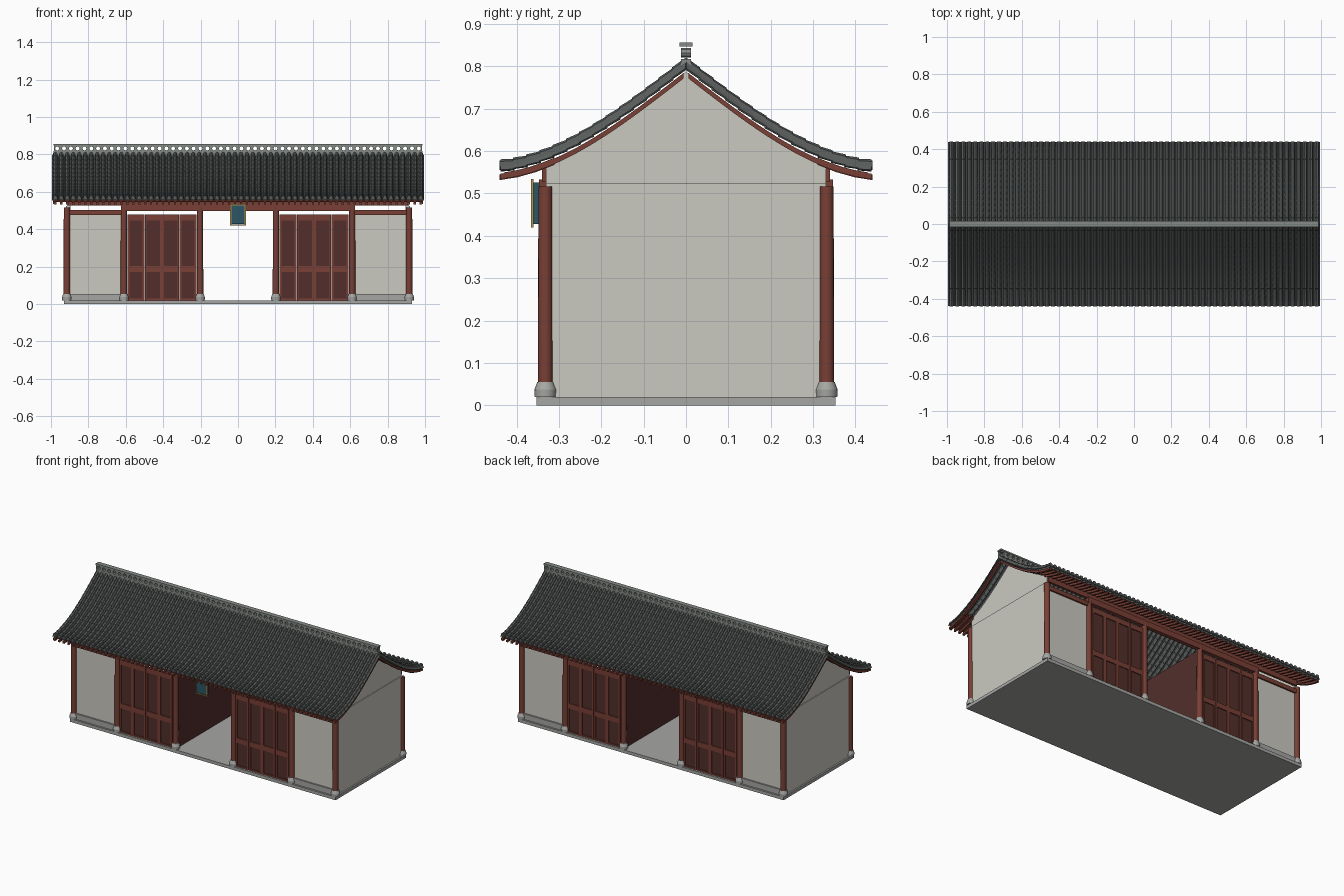
import bpy, bmesh, math
from mathutils import Matrix

if "Cube" in bpy.data.objects:
    bpy.data.objects.remove(bpy.data.objects["Cube"])


def material(name, rgb):
    m = bpy.data.materials.new(name)
    m.diffuse_color = (*rgb, 1)
    m.use_nodes = True
    m.node_tree.nodes["Principled BSDF"].inputs["Base Color"].default_value = m.diffuse_color
    return m


WOOD = material("red_wood", (0.19, 0.05, 0.036))
PANEL = material("dark_red_panel", (0.085, 0.028, 0.024))
PLASTER = material("plaster", (0.60, 0.59, 0.53))
STONE = material("stone", (0.38, 0.39, 0.37))
TILE = material("roof_tile", (0.10, 0.11, 0.105))
RIDGE = material("ridge_tile", (0.24, 0.26, 0.24))
TEAL = material("teal", (0.025, 0.09, 0.13))
GOLD = material("gold", (0.45, 0.30, 0.08))


def finish(bm, name, mat, smooth=False):
    bmesh.ops.recalc_face_normals(bm, faces=bm.faces)
    me = bpy.data.meshes.new(name)
    bm.to_mesh(me)
    bm.free()
    me.materials.append(mat)
    ob = bpy.data.objects.new(name, me)
    bpy.context.collection.objects.link(ob)
    if smooth:
        bpy.ops.object.select_all(action='DESELECT')
        ob.select_set(True)
        bpy.context.view_layer.objects.active = ob
        bpy.ops.object.shade_smooth_by_angle(angle=math.radians(35))
    return ob


def box(bm, x0, x1, y0, y1, z0, z1):
    m = Matrix.Translation(((x0 + x1) / 2, (y0 + y1) / 2, (z0 + z1) / 2)) @ \
        Matrix.Diagonal((abs(x1 - x0), abs(y1 - y0), abs(z1 - z0), 1))
    bmesh.ops.create_cube(bm, size=1, matrix=m)


def cone(bm, x, y, z0, z1, r0, r1, n=16):
    bmesh.ops.create_cone(bm, cap_ends=True, segments=n, radius1=r0, radius2=r1, depth=z1 - z0,
                          matrix=Matrix.Translation((x, y, (z0 + z1) / 2)))


def prism(bm, pts, x0, x1):
    # extrude a (y, z) outline along x
    a = [bm.verts.new((x0, y, z)) for y, z in pts]
    b = [bm.verts.new((x1, y, z)) for y, z in pts]
    bm.faces.new(a)
    bm.faces.new(b[::-1])
    for i in range(len(pts)):
        j = (i + 1) % len(pts)
        bm.faces.new((a[i], b[i], b[j], a[j]))


def roof_z(y):
    y = abs(y)
    return 0.82 - 0.78 * y + 0.01 * y * y + 1.16 * y ** 3


def roof_strip(bm, s, y0, y1, top, bottom, x0, x1, n):
    # bar that follows the roof curve on side s
    ys = [y0 + (y1 - y0) * i / n for i in range(n + 1)]
    pts = [(s * y, roof_z(y) + top) for y in ys] + [(s * y, roof_z(y) + bottom) for y in reversed(ys)]
    prism(bm, pts, x0, x1)


SIDES = (-1, 1)
COL_Y = 0.332
COLS = (0.203, 0.61, 0.915)

# floor slab and wall plinths
bm = bmesh.new()
box(bm, -0.93, 0.93, -0.353, 0.353, 0, 0.02)
finish(bm, "floor_slab", STONE)
bm = bmesh.new()
for sx in SIDES:
    for sy in SIDES:
        box(bm, sx * 0.61, sx * 0.915, sy * 0.30, sy * 0.342, 0.02, 0.055)
finish(bm, "wall_plinths", STONE)

# columns and their stone feet
cols, feet = bmesh.new(), bmesh.new()
for x in COLS:
    for sx in SIDES:
        for sy in SIDES:
            cone(cols, sx * x, sy * COL_Y, 0.05, 0.517, 0.0175, 0.0165)
            cone(feet, sx * x, sy * COL_Y, 0.02, 0.037, 0.025, 0.026)
            cone(feet, sx * x, sy * COL_Y, 0.037, 0.055, 0.026, 0.019)
finish(cols, "columns", WOOD, True)
finish(feet, "column_feet", STONE, True)

# plaster walls: front and back bays, end walls, gables
bm = bmesh.new()
for sx in SIDES:
    for sy in SIDES:
        box(bm, sx * 0.615, sx * 0.91, sy * 0.312, sy * 0.332, 0.05, 0.478)
finish(bm, "bay_walls", PLASTER)
bm = bmesh.new()
for sx in SIDES:
    box(bm, sx * 0.895, sx * 0.92, -0.33, 0.33, 0.02, 0.525)
finish(bm, "end_walls", PLASTER)
bm = bmesh.new()
ys = [0.33 * i / 8 for i in range(-8, 9)]
outline = [(-0.33, 0.525)] + [(y, roof_z(y) - 0.032) for y in ys] + [(0.33, 0.525)]
for sx in SIDES:
    prism(bm, outline, sx * 0.895, sx * 0.915)
finish(bm, "gables", PLASTER)

# partitions beside the open passage
bm = bmesh.new()
for sx in SIDES:
    box(bm, sx * 0.196, sx * 0.21, -COL_Y, COL_Y, 0.02, 0.497)
finish(bm, "passage_walls", PANEL)

# lintels, side bay beams, eave purlins
bm = bmesh.new()
for sy in SIDES:
    box(bm, -0.625, 0.625, sy * 0.322, sy * 0.347, 0.497, 0.533)
    box(bm, -0.91, 0.91, sy * 0.325, sy * 0.34, 0.527, 0.565)
    for sx in SIDES:
        box(bm, sx * 0.61, sx * 0.915, sy * 0.322, sy * 0.342, 0.476, 0.502)
finish(bm, "beams", WOOD)

# folding doors: four leaves in each bay
frames, panels = bmesh.new(), bmesh.new()
LEAF = (0.592 - 0.221) / 4
for sx in SIDES:
    for sy in SIDES:
        ya, yb = sy * 0.325, sy * 0.341
        for i in range(4):
            a = 0.221 + i * LEAF + 0.001
            b = a + LEAF - 0.002
            for u, v in ((a, a + 0.01), (b - 0.01, b)):
                box(frames, sx * u, sx * v, ya, yb, 0.02, 0.48)
            for u, v in ((0.02, 0.03), (0.172, 0.204), (0.448, 0.48)):
                box(frames, sx * (a + 0.01), sx * (b - 0.01), ya, yb, u, v)
            box(panels, sx * (a + 0.008), sx * (b - 0.008), sy * 0.33, sy * 0.335, 0.025, 0.455)
finish(frames, "door_frames", WOOD)
finish(panels, "door_panels", PANEL)

# blank plaque over the entrance
bm = bmesh.new()
box(bm, -0.036, 0.036, -0.362, -0.345, 0.428, 0.526)
finish(bm, "plaque_board", TEAL)
bm = bmesh.new()
for sx in SIDES:
    box(bm, sx * 0.036, sx * 0.042, -0.366, -0.36, 0.42, 0.534)
for z in (0.42, 0.528):
    box(bm, -0.036, 0.036, -0.366, -0.36, z, z + 0.006)
finish(bm, "plaque_frame", GOLD)

# roof tiles: ribbed sheet stepped in courses
N, ROWS, EAVE, HALF = 62, 14, 0.438, 0.993
PITCH = 2 * HALF / N
R = 0.0095
section = [(-PITCH / 2, -0.026), (-0.0125, -0.022), (-R, -0.018), (-0.0072, -0.006), (0, -0.002),
           (0.0072, -0.006), (R, -0.018), (0.0125, -0.022)]
line = [(-HALF + PITCH * (i + 0.5) + u, h) for i in range(N) for u, h in section] + [(HALF, -0.026)]
courses = []
for k in range(ROWS):
    courses += [(EAVE * k / ROWS, 0), (EAVE * (k + 1) / ROWS, 0.0025)]
caps = bmesh.new()
for s, name in ((-1, "front_roof_tiles"), (1, "back_roof_tiles")):
    bm = bmesh.new()
    rows = [[bm.verts.new((x, s * y, roof_z(y) + h + lift)) for x, h in line] for y, lift in courses]
    for p, q in zip(rows, rows[1:]):
        for i in range(len(p) - 1):
            face = (p[i], q[i], q[i + 1], p[i + 1])
            bm.faces.new(face if s < 0 else face[::-1])
    ob = finish(bm, name, TILE)
    mod = ob.modifiers.new("thickness", 'SOLIDIFY')
    mod.thickness = 0.005
    mod.offset = 0 
    # round end caps on the ribs
    for i in range(N):
        m = Matrix.Translation((-HALF + PITCH * (i + 0.5), s * 0.438, roof_z(EAVE) - 0.011)) @ \
            Matrix.Rotation(math.pi / 2, 4, 'X')
        bmesh.ops.create_cone(caps, cap_ends=True, segments=10, radius1=0.011, radius2=0.011,
                              depth=0.005, matrix=m)
finish(caps, "rib_end_caps", TILE)

# eave boards, eave rafters, barge boards
bm = bmesh.new()
for s in SIDES:
    roof_strip(bm, s, 0.31, 0.43, -0.029, -0.034, -0.985, 0.985, 4)
finish(bm, "eave_boards", WOOD)
bm = bmesh.new()
for s in SIDES:
    for i in range(N):
        x = -HALF + PITCH * (i + 0.5)
        roof_strip(bm, s, 0.31, 0.44, -0.033, -0.046, x - 0.006, x + 0.006, 3)
finish(bm, "eave_rafters", WOOD)
bm = bmesh.new()
for s in SIDES:
    for sx in SIDES:
        roof_strip(bm, s, 0.006, 0.438, -0.031, -0.044, sx * 0.972, sx * 0.988, 12)
finish(bm, "barge_boards", WOOD)

# ridge: foot, cap and pierced course of round holes
bm = bmesh.new()
box(bm, -0.987, 0.987, -0.012, 0.012, 0.79, 0.817)
box(bm, -0.987, 0.987, -0.015, 0.015, 0.847, 0.856)
finish(bm, "ridge_foot_and_cap", RIDGE)
bm = bmesh.new()
HOLES = 54
CELL = 2 * 0.985 / HOLES
for i in range(HOLES):
    cx = -0.985 + CELL * (i + 0.5)
    rings = []
    for y in (-0.012, 0.012):
        inner, outer = [], []
        for k in range(8):
            c, s = math.cos(k * math.pi / 4), math.sin(k * math.pi / 4)
            f = 1 / max(abs(c), abs(s))
            inner.append(bm.verts.new((cx + 0.011 * c, y, 0.832 + 0.011 * s)))
            outer.append(bm.verts.new((cx + CELL / 2 * c * f, y, 0.832 + 0.0155 * s * f)))
        rings.append((inner, outer))
    (fi, fo), (bi, bo) = rings
    for k in range(8):
        j = (k + 1) % 8
        bm.faces.new((fi[k], fo[k], fo[j], fi[j]))
        bm.faces.new((bi[k], bi[j], bo[j], bo[k]))
        bm.faces.new((fi[k], fi[j], bi[j], bi[k]))
finish(bm, "pierced_ridge", RIDGE)
